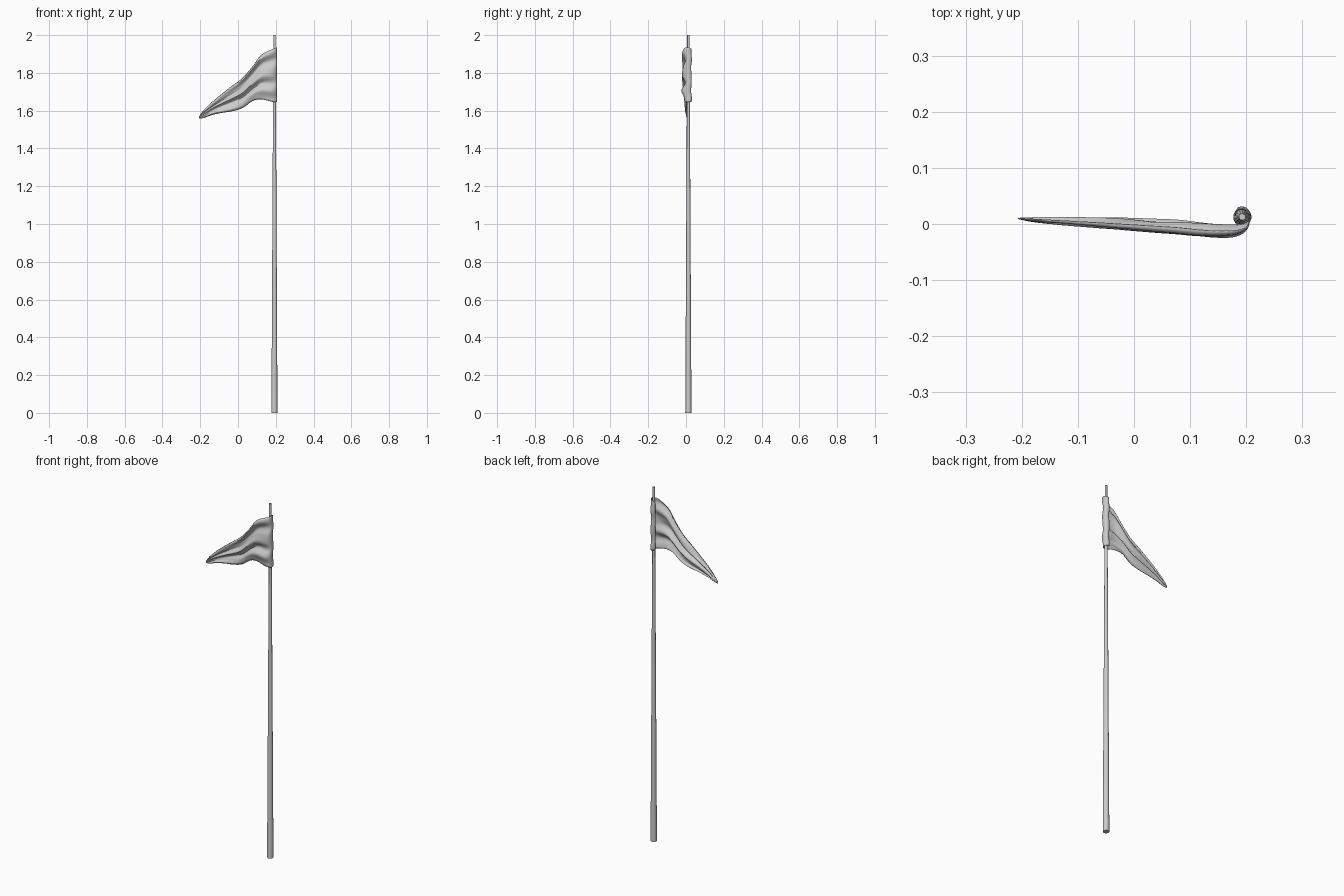
import bpy, bmesh, math

if "Cube" in bpy.data.objects:
    bpy.data.objects.remove(bpy.data.objects["Cube"])

PX, PY = 0.193, 0.0125


def new_object(name, bm):
    mesh = bpy.data.meshes.new(name)
    bm.normal_update()
    bm.to_mesh(mesh)
    bm.free()
    ob = bpy.data.objects.new(name, mesh)
    bpy.context.collection.objects.link(ob)
    bpy.ops.object.select_all(action='DESELECT')
    ob.select_set(True)
    bpy.context.view_layer.objects.active = ob
    bpy.ops.object.shade_smooth_by_angle(angle=math.radians(50))
    return ob


def spline(pts, t):
    """Catmull-Rom through tuples, t in 0..len-1."""
    i = min(int(t), len(pts) - 2)
    f = t - i
    a, b, c, d = (pts[max(0, min(len(pts) - 1, k))] for k in (i - 1, i, i + 1, i + 2))
    return [0.5 * (2 * q + (r - p) * f + (2 * p - 5 * q + 4 * r - s) * f * f
                   + (3 * q - p - 3 * r + s) * f ** 3)
            for p, q, r, s in zip(a, b, c, d)]


# Tapered pole
bpy.ops.mesh.primitive_cone_add(vertices=14, radius1=0.0165, radius2=0.006,
                                depth=2, location=(PX, PY, 1))
bpy.context.object.name = "pole"
bpy.ops.object.shade_smooth_by_angle(angle=math.radians(50))

# Pennant stations from the wrap round the pole to the tip:
# x, y, fold depth, top z, bottom z
stations = [
    (0.180, 0.016, 0.001, 1.915, 1.650),
    (0.186, 0.027, 0.002, 1.925, 1.648),
    (0.200, 0.026, 0.002, 1.930, 1.646),
    (0.206, 0.012, 0.003, 1.935, 1.645),
    (0.200, -0.005, 0.006, 1.932, 1.645),
    (0.175, -0.012, 0.010, 1.922, 1.648),
    (0.124, -0.009, 0.012, 1.894, 1.660),
    (0.077, -0.003, 0.012, 1.832, 1.652),
    (0.024, 0.000, 0.011, 1.772, 1.615),
    (-0.030, 0.002, 0.010, 1.731, 1.598),
    (-0.087, 0.004, 0.008, 1.687, 1.589),
    (-0.140, 0.006, 0.006, 1.643, 1.577),
    (-0.182, 0.008, 0.003, 1.602, 1.562),
    (-0.207, 0.010, 0.000, 1.568, 1.559),
]
SUB, NV = 4, 28
bm = bmesh.new()
rows = []
for k in range((len(stations) - 1) * SUB + 1):
    t = k / SUB
    x, y, amp, top, bot = spline(stations, t)
    row = []
    for j in range(NV + 1):
        v = j / NV
        # Folds run along the cloth and converge at the tip
        wave = (0.8 * math.sin(math.tau * 2.6 * v + 0.22 * t + 0.6)
                + 0.3 * math.sin(math.tau * 4.3 * v - 0.3 * t))
        belly = 0.004 * math.sin(math.pi * v) if t > 4 and t < 9 else 0
        # Cloth tucks in toward the pole along its upper edge
        pull = 0.35 * v ** 3 if y < 0 else 0
        row.append(bm.verts.new((x + 0.15 * amp * wave,
                                 y * (1 - pull) + amp * wave - belly * math.sin(math.pi * (t - 4) / 5),
                                 bot + (top - bot) * v)))
    rows.append(row)
for a, b in zip(rows, rows[1:]):
    for j in range(NV):
        bm.faces.new((a[j], a[j + 1], b[j + 1], b[j]))
flag = new_object("pennant", bm)
solid = flag.modifiers.new("cloth thickness", 'SOLIDIFY')
solid.thickness = 0.002
solid.offset = 0
